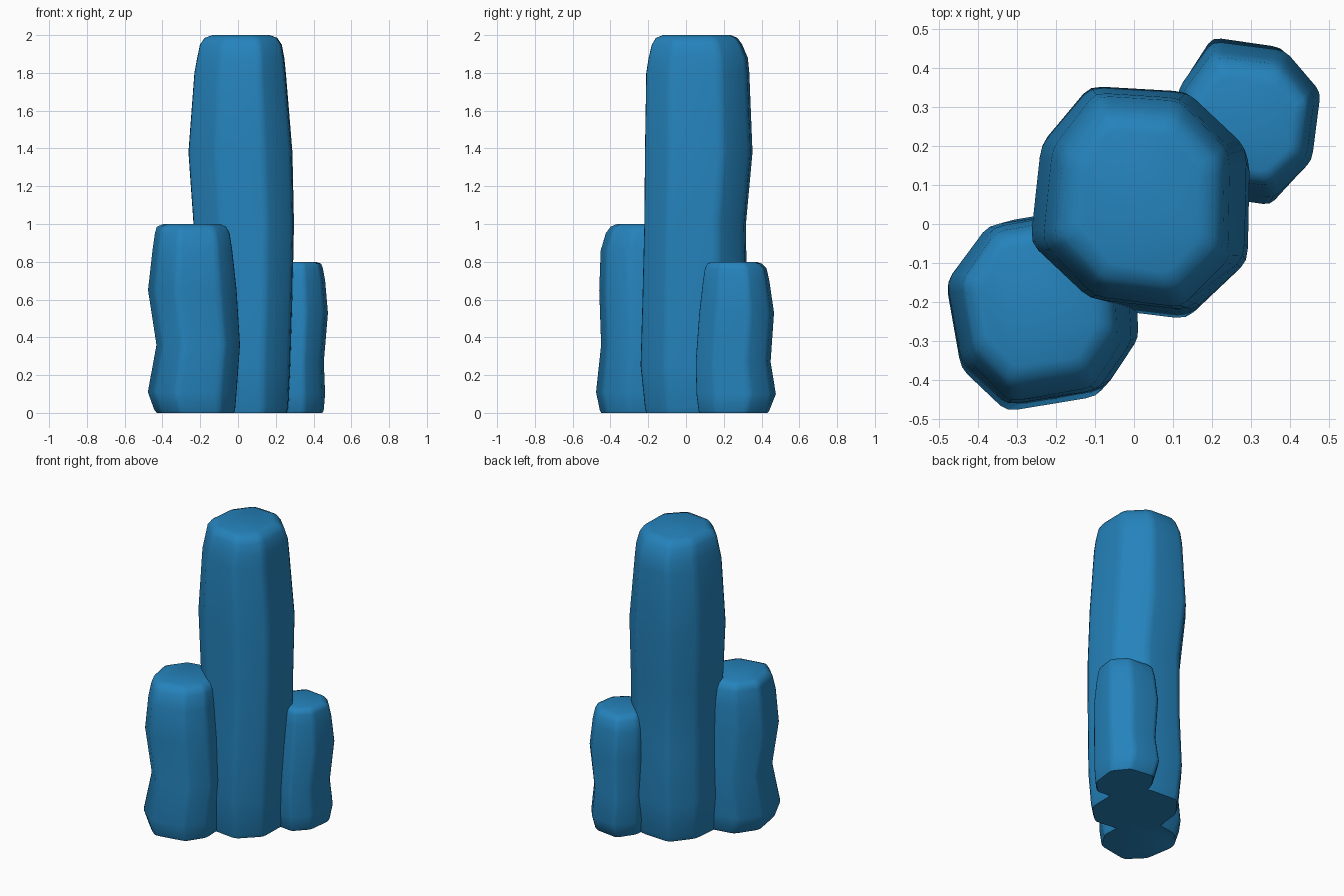
import bpy, bmesh, math
from mathutils import Vector

blue = bpy.data.materials.new("crystal_blue")
blue.diffuse_color = (0.018, 0.225, 0.50, 1)


def rounded(corners, t=0.13):
    """Soften each corner of an outline into three points."""
    out = []
    n = len(corners)
    for i in range(n):
        p, a, b = (Vector(corners[j % n]) for j in (i, i - 1, i + 1))
        s, e = p.lerp(a, t), p.lerp(b, t)
        out += [s, s * 0.25 + p * 0.5 + e * 0.25, e]
    return out


def column(name, outline, rings):
    """Loft an outline through rings of (z, x min, x max, y min, y max)."""
    pts = rounded(outline)
    n = len(pts)
    bm = bmesh.new()
    loops = []
    for z, x0, x1, y0, y1 in rings:
        cx, cy = (x0 + x1) / 2, (y0 + y1) / 2
        hx, hy = (x1 - x0) / 2 + 0.004, (y1 - y0) / 2 + 0.004
        loops.append([bm.verts.new((cx + p.x * hx, cy + p.y * hy, z)) for p in pts])
    for a, b in zip(loops, loops[1:]):
        for i in range(n):
            j = (i + 1) % n
            bm.faces.new((a[i], a[j], b[j], b[i]))
    bm.faces.new(loops[0])
    bm.faces.new(loops[-1])
    bmesh.ops.recalc_face_normals(bm, faces=bm.faces[:])
    me = bpy.data.meshes.new(name)
    bm.to_mesh(me)
    bm.free()
    me.materials.append(blue)
    ob = bpy.data.objects.new(name, me)
    bpy.context.collection.objects.link(ob)
    bpy.ops.object.select_all(action='DESELECT')
    ob.select_set(True)
    bpy.context.view_layer.objects.active = ob
    bpy.ops.object.shade_smooth_by_angle(angle=math.radians(50))


# Tall central column
column("tall_column",
       [(-.45, 1), (.45, .95), (1, .45), (.98, -.53),
        (.45, -1), (-.45, -.9), (-1, -.4), (-.9, .48)],
       [(0, -.21, .255, -.21, .30), (.03, -.22, .265, -.217, .31),
        (.25, -.24, .275, -.24, .33), (.6, -.23, .285, -.23, .32),
        (1.0, -.235, .293, -.22, .315), (1.38, -.262, .285, -.217, .35),
        (1.8, -.23, .25, -.21, .333), (1.88, -.215, .242, -.197, .325),
        (1.95, -.2, .228, -.18, .295), (1.985, -.175, .205, -.158, .27),
        (2.0, -.135, .165, -.12, .235)])

# Medium column at the front left
column("medium_column",
       [(-.55, .85), (.45, 1), (.95, .45), (1, -.35),
        (.63, -.85), (-.35, -1), (-.84, -.57), (-1, .27)],
       [(0, -.43, -.025, -.45, .01), (.015, -.443, -.018, -.457, .02),
        (.11, -.478, -.01, -.477, .03), (.36, -.432, .008, -.45, .04),
        (.65, -.477, -.01, -.46, .03), (.86, -.453, -.033, -.452, .025),
        (.95, -.44, -.047, -.425, .01), (.985, -.43, -.065, -.40, -.01),
        (1.0, -.395, -.10, -.365, -.04)])

# Short column at the back right
column("short_column",
       [(-.47, 1), (.52, .88), (1, .35), (.88, -.53),
        (.37, -1), (-.47, -.9), (-1, -.5), (-.93, .4)],
       [(0, .13, .445, .075, .43), (.012, .125, .452, .068, .44),
        (.1, .11, .46, .057, .475), (.27, .12, .453, .053, .447),
        (.53, .105, .475, .072, .465), (.70, .115, .46, .092, .44),
        (.765, .13, .448, .102, .425), (.79, .145, .438, .115, .40),
        (.80, .17, .41, .14, .37)])
